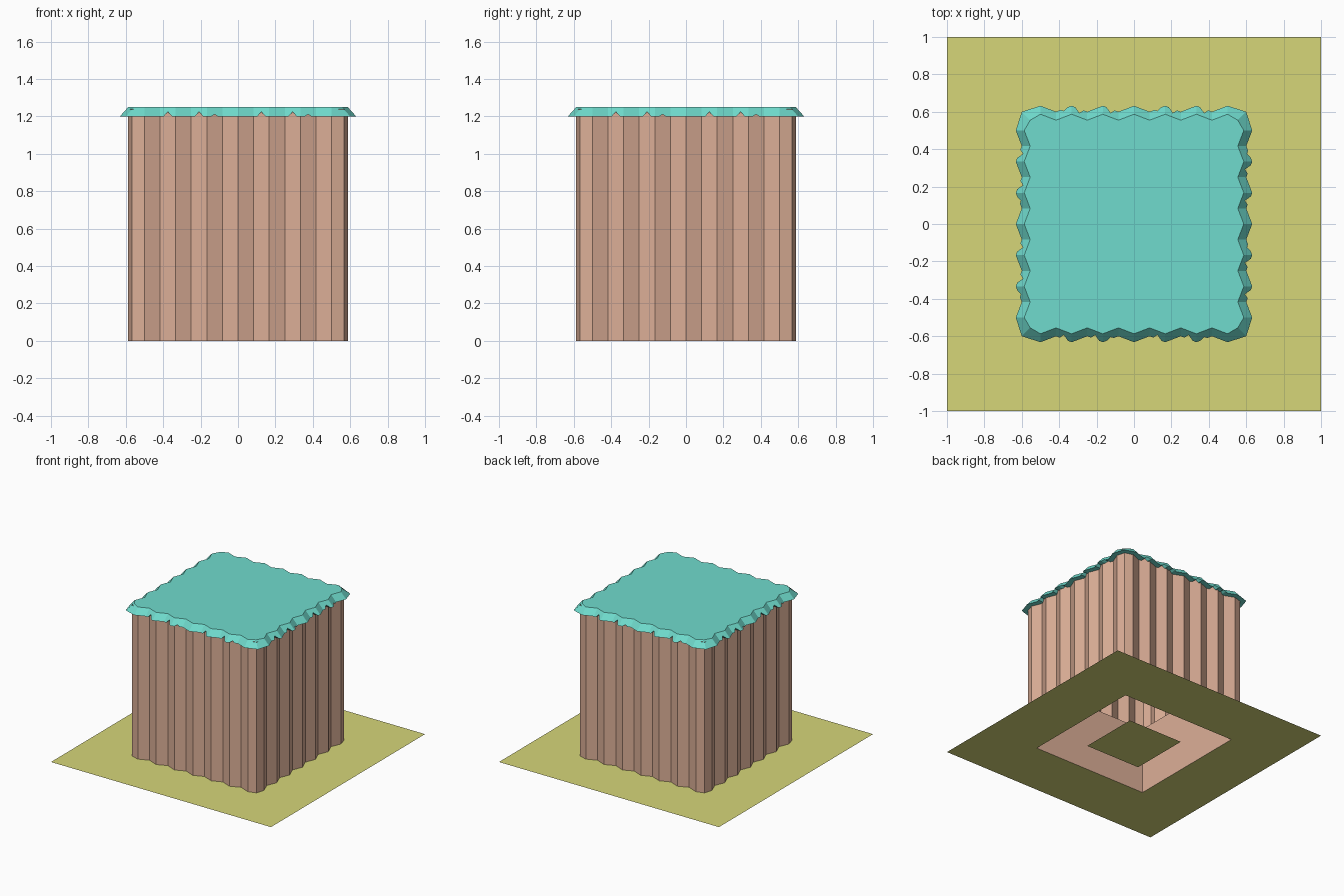
import bpy, bmesh

if "Cube" in bpy.data.objects:
    bpy.data.objects.remove(bpy.data.objects["Cube"])

def material(name, rgb):
    m = bpy.data.materials.new(name)
    m.diffuse_color = (*rgb, 1)
    m.use_nodes = True
    m.node_tree.nodes["Principled BSDF"].inputs["Base Color"].default_value = m.diffuse_color
    return m

rock = material("rock", (0.72, 0.43, 0.31))
grass = material("grass", (0.16, 0.71, 0.61))
sand = material("ground", (0.67, 0.67, 0.19))

def lerp(points, t):
    """Piecewise-linear lookup along one side."""
    for (a, va), (b, vb) in zip(points, points[1:]):
        if t <= b + 1e-6:
            return va + (vb - va) * (t - a) / (b - a)
    return points[-1][1]

def zigzag(corner, peak, valley):
    """Corrugated side: ridges every 1/6, grooves in between."""
    side = [(-corner, corner)]
    side += [(i / 12, peak if i % 2 == 0 else valley) for i in range(-6, 7)]
    return side + [(corner, corner)]

def around(side):
    """Repeat one side (x, outward distance, z) on all four sides."""
    ring = []
    for k in range(4):
        for x, d, z in side[:-1]:
            y = -d
            for _ in range(k):
                x, y = -y, x
            ring.append((x, y, z))
    return ring

def loft(name, rings, mat, cap=False):
    bm = bmesh.new()
    vs = [[bm.verts.new(p) for p in r] for r in rings]
    n = len(vs[0])
    for lo, hi in zip(vs, vs[1:]):
        for i in range(n):
            j = (i + 1) % n
            bm.faces.new((lo[i], lo[j], hi[j], hi[i]))
    if cap:
        bm.faces.new(vs[-1])
    bm.normal_update()
    me = bpy.data.meshes.new(name)
    bm.to_mesh(me)
    bm.free()
    me.materials.append(mat)
    ob = bpy.data.objects.new(name, me)
    bpy.context.collection.objects.link(ob)
    return ob

def square(h, z):
    return [(-h, -h, z), (h, -h, z), (h, h, z), (-h, h, z)]

# corrugated cliff walls
wall = zigzag(0.567, 0.587, 0.553)
loft("cliff_wall", [around([(t, d, z) for t, d in wall]) for z in (0, 1.24)], rock)

# grass cap with small notches in its overhanging skirt
low, high = zigzag(0.6, 0.632, 0.6), zigzag(0.555, 0.587, 0.555)
notches = {-0.375: 0.025, -0.208: 0.025, -0.125: 0.012,
           0.125: 0.025, 0.292: 0.025, 0.375: 0.012}
lift = {i / 12: 0 for i in range(-6, 7)}
for c, h in notches.items():
    w = 0.022 if h > 0.02 else 0.018
    lift.update({c - w: 0, c: h, c + w: 0})
under, skirt, top = [(-0.567, 0.567, 1.2)], [(-0.6, 0.6, 1.2)], [(-0.555, 0.555, 1.25)]
for t in sorted(lift):
    f = lift[t] / 0.05
    lo, hi = lerp(low, t), lerp(high, t)
    under.append((t, lerp(wall, t), 1.2 + lift[t]))
    skirt.append((t, lo + (hi - lo) * f, 1.2 + lift[t]))
    top.append((t, hi, 1.25))
for side, c, z in ((under, 0.567, 1.2), (skirt, 0.6, 1.2), (top, 0.555, 1.25)):
    side.append((c, c, z))
loft("grass_cap", [around(s) for s in (under, skirt, top)], grass, cap=True)

# flat lining inside the foot of the cliff
loft("inner_lining", [square(0.52, 0.55), square(0.52, 0)], rock)

# ground sheet with an opening under the cliff, and the patch inside it
loft("ground", [square(1, 0), square(0.52, 0)], sand)
loft("ground_patch", [square(0.25, 0)], sand, cap=True)
